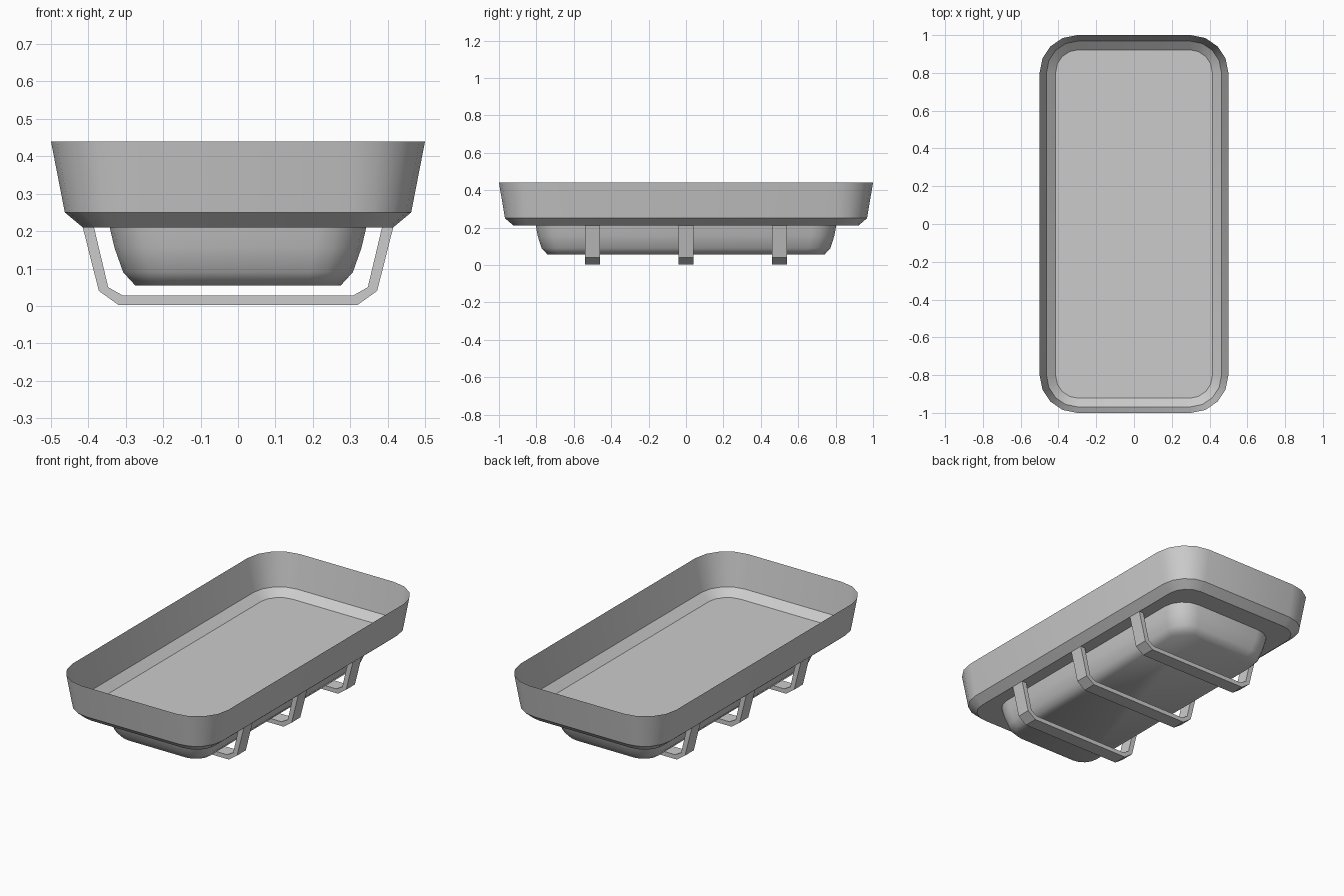
import bpy
import bmesh
import math

cube = bpy.data.objects.get("Cube")
if cube:
    bpy.data.objects.remove(cube, do_unlink=True)

# Single plain grey metal
metal = bpy.data.materials.new("grey metal")
metal.use_nodes = True
GREY = (0.6, 0.6, 0.6, 1)
metal.diffuse_color = GREY
metal.node_tree.nodes["Principled BSDF"].inputs["Base Color"].default_value = GREY


def finish(name, bm, smooth_angle=None):
    mesh = bpy.data.meshes.new(name)
    bm.to_mesh(mesh)
    bm.free()
    mesh.materials.append(metal)
    obj = bpy.data.objects.new(name, mesh)
    bpy.context.collection.objects.link(obj)
    if smooth_angle:
        bpy.ops.object.select_all(action="DESELECT")
        obj.select_set(True)
        bpy.context.view_layer.objects.active = obj
        bpy.ops.object.shade_smooth_by_angle(angle=math.radians(smooth_angle))
    return obj


def rounded_ring(bm, hx, hy, radius, z, steps=4):
    """Counter-clockwise loop of vertices around a rounded rectangle."""
    ring = []
    for corner, (sx, sy) in enumerate([(1, 1), (-1, 1), (-1, -1), (1, -1)]):
        for i in range(steps + 1):
            a = math.pi / 2 * (corner + i / steps)
            ring.append(bm.verts.new((sx * (hx - radius) + radius * math.cos(a),
                                      sy * (hy - radius) + radius * math.sin(a), z)))
    return ring


def basin(name, levels, smooth_angle):
    """Open-topped shell: levels run from the rim down to the closed floor."""
    bm = bmesh.new()
    rings = [rounded_ring(bm, *level) for level in levels]
    for upper, lower in zip(rings, rings[1:]):
        n = len(upper)
        for i in range(n):
            j = (i + 1) % n
            bm.faces.new((lower[i], lower[j], upper[j], upper[i]))
    bm.faces.new(rings[-1][::-1])
    return finish(name, bm, smooth_angle)


# Each level: half width, half length, corner radius, height
basin("tray", [(0.5, 1.0, 0.2, 0.44),
               (0.463, 0.968, 0.165, 0.25),
               (0.415, 0.922, 0.12, 0.21)], 30)

basin("tank", [(0.343, 0.803, 0.13, 0.21),
               (0.33, 0.793, 0.125, 0.155),
               (0.307, 0.772, 0.115, 0.09),
               (0.275, 0.74, 0.09, 0.055)], 60)

# Support straps: half outline, outer and inner edges, mirrored across x
OUTER = [(0.415, 0.21), (0.372, 0.04), (0.32, 0.003)]
INNER = [(0.385, 0.21), (0.347, 0.05), (0.308, 0.028)]


def strap(name, y, width=0.08):
    bm = bmesh.new()
    outer, inner = ([*pts, *[(-x, z) for x, z in reversed(pts)]]
                    for pts in (OUTER, INNER))
    sections = []
    for (ox, oz), (ix, iz) in zip(outer, inner):
        sections.append([bm.verts.new((x, y + s * width / 2, z))
                         for x, z, s in ((ox, oz, -1), (ox, oz, 1),
                                         (ix, iz, 1), (ix, iz, -1))])
    for a, b in zip(sections, sections[1:]):
        for i in range(4):
            j = (i + 1) % 4
            bm.faces.new((a[i], a[j], b[j], b[i]))
    bm.faces.new(sections[0])
    bm.faces.new(sections[-1])
    bmesh.ops.recalc_face_normals(bm, faces=bm.faces)
    return finish(name, bm)


for label, y in (("front", -0.5), ("middle", 0), ("back", 0.5)):
    strap(label + "_strap", y)
